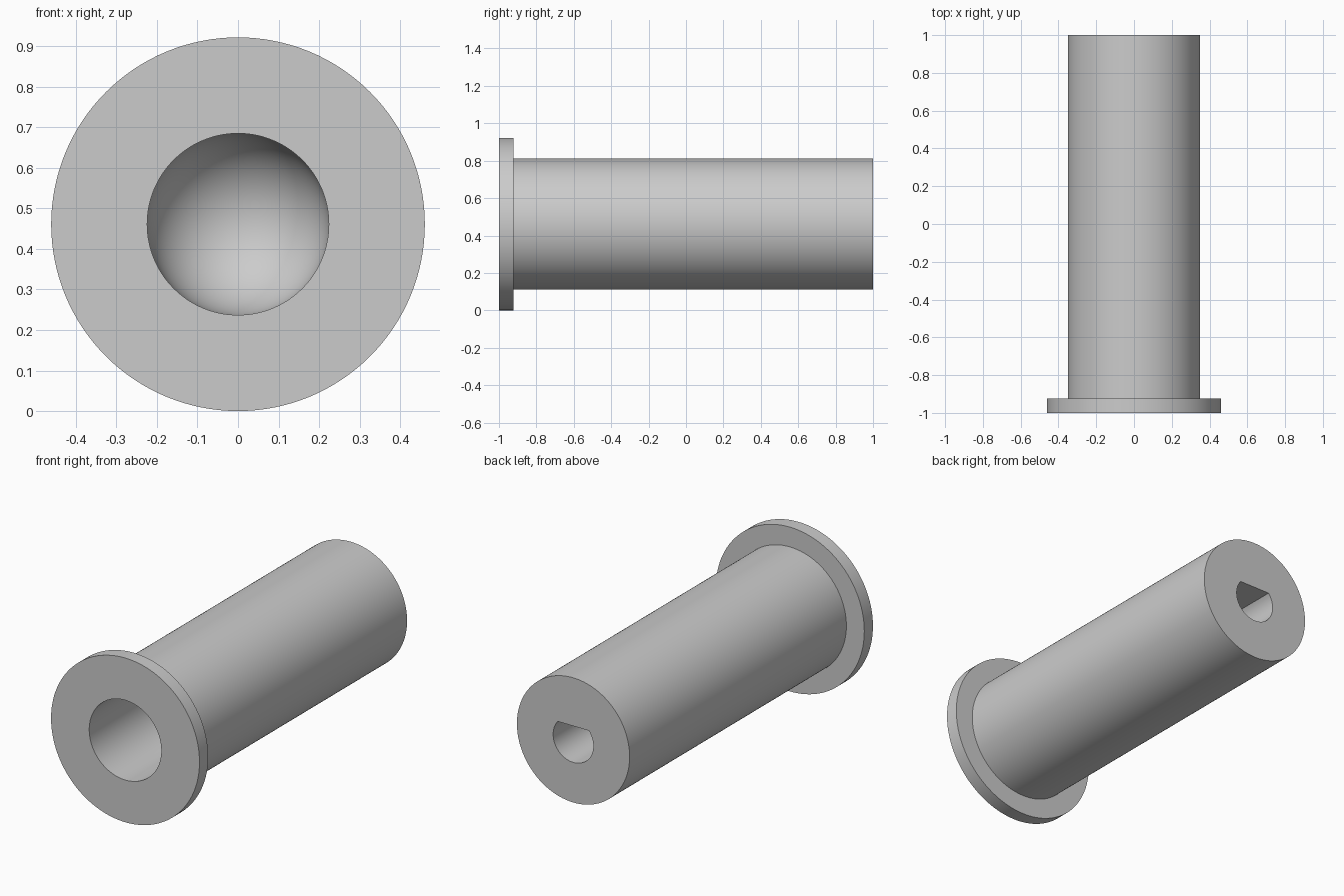
import bpy, bmesh, math

cube = bpy.data.objects.get("Cube")
if cube:
    bpy.data.objects.remove(cube)

SIDES = 128
FLANGE_R, BODY_R, BORE_R, SHAFT_R = 0.461, 0.35, 0.224, 0.125
FLANGE_BACK, BORE_TIP, SHAFT_FLOOR = -0.923, 0.1, 0.3
FLAT_Z = SHAFT_R * math.sin(14 * math.tau / SIDES)   # flat of the D-shaped socket
DOME_STEPS = 20

bm = bmesh.new()


def ring(y, radius, flat=None):
    """Ring of vertices around the y axis, optionally cut off by a flat on top."""
    verts = []
    for i in range(SIDES):
        a = i * math.tau / SIDES
        r = radius
        if flat is not None and r * math.sin(a) > flat:
            r = flat / math.sin(a)
        verts.append(bm.verts.new((r * math.cos(a), y, FLANGE_R + r * math.sin(a))))
    return verts


# Domed blind bore, from its tip out to the front face
rings = []
for k in range(1, DOME_STEPS + 1):
    a = k / DOME_STEPS * math.pi / 2
    rings.append(ring(BORE_TIP - BORE_R * (1 - math.cos(a)), BORE_R * math.sin(a)))
rings.append(ring(-1, BORE_R))

# Flange and barrel
for y, radius in ((-1, FLANGE_R), (FLANGE_BACK, FLANGE_R), (FLANGE_BACK, BODY_R), (1, BODY_R)):
    rings.append(ring(y, radius))

# D-shaped socket in the back end
rings.append(ring(1, SHAFT_R, FLAT_Z))
rings.append(ring(SHAFT_FLOOR, SHAFT_R, FLAT_Z))

for a, b in zip(rings, rings[1:]):
    for i in range(SIDES):
        j = (i + 1) % SIDES
        bm.faces.new((a[i], a[j], b[j], b[i]))
bm.faces.new(rings[-1])
tip = bm.verts.new((0, BORE_TIP, FLANGE_R))
for i in range(SIDES):
    bm.faces.new((tip, rings[0][(i + 1) % SIDES], rings[0][i]))
bmesh.ops.recalc_face_normals(bm, faces=bm.faces)

mesh = bpy.data.meshes.new("flanged_sleeve")
bm.to_mesh(mesh)
bm.free()
sleeve = bpy.data.objects.new("flanged_sleeve", mesh)
bpy.context.collection.objects.link(sleeve)

# Plain grey finish
grey = bpy.data.materials.new("plain_grey")
grey.use_nodes = True
colour = (0.6, 0.6, 0.6, 1)
grey.diffuse_color = colour
grey.node_tree.nodes["Principled BSDF"].inputs["Base Color"].default_value = colour
mesh.materials.append(grey)

bpy.ops.object.select_all(action="DESELECT")
sleeve.select_set(True)
bpy.context.view_layer.objects.active = sleeve
bpy.ops.object.shade_smooth_by_angle(angle=math.radians(25))
